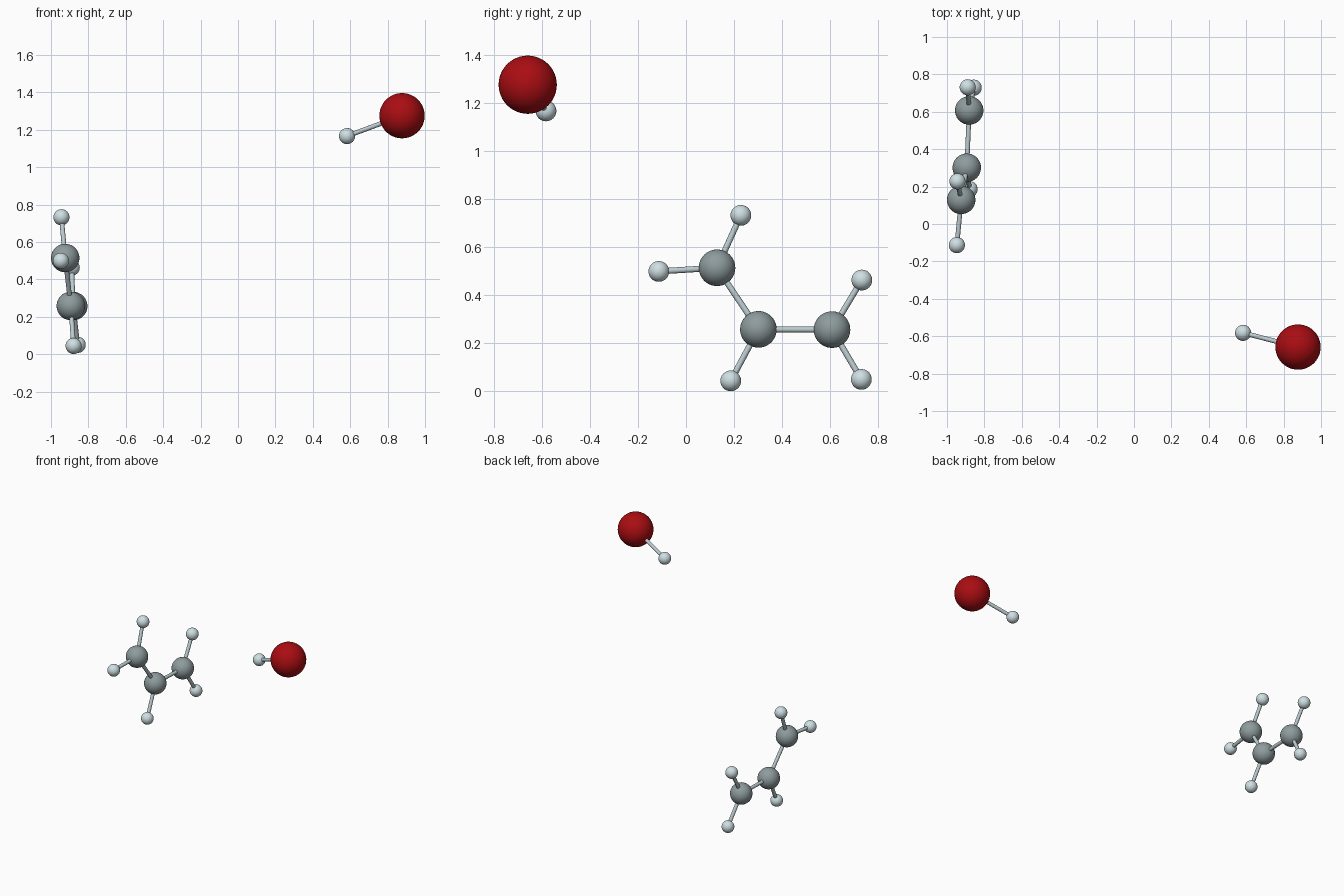
import bpy
from mathutils import Vector

if "Cube" in bpy.data.objects:
    bpy.data.objects.remove(bpy.data.objects["Cube"])


def material(name, rgb):
    m = bpy.data.materials.new(name)
    m.diffuse_color = (*rgb, 1.0)
    m.use_nodes = True
    m.node_tree.nodes["Principled BSDF"].inputs["Base Color"].default_value = m.diffuse_color
    return m


# element: radius and colour
KINDS = {
    "carbon": (0.076, material("carbon_grey", (0.27, 0.33, 0.34))),
    "hydrogen": (0.043, material("hydrogen_white", (0.62, 0.74, 0.77))),
    "oxygen": (0.121, material("oxygen_red", (0.40, 0.004, 0.006))),
}
BOND_RADIUS = 0.0125
BOND_MAT = material("bond_pale_grey", (0.50, 0.60, 0.63))

# atom: element and centre
ATOMS = {
    "carbon_end_upper": ("carbon", (-0.924, 0.129, 0.514)),
    "carbon_middle": ("carbon", (-0.894, 0.301, 0.258)),
    "carbon_end_lower": ("carbon", (-0.881, 0.607, 0.257)),
    "hydrogen_upper_top": ("hydrogen", (-0.944, 0.228, 0.732)),
    "hydrogen_upper_side": ("hydrogen", (-0.947, -0.113, 0.499)),
    "hydrogen_middle": ("hydrogen", (-0.879, 0.186, 0.044)),
    "hydrogen_lower_top": ("hydrogen", (-0.889, 0.731, 0.463)),
    "hydrogen_lower_bottom": ("hydrogen", (-0.857, 0.729, 0.050)),
    "oxygen": ("oxygen", (0.877, -0.658, 1.275)),
    "hydrogen_hydroxyl": ("hydrogen", (0.583, -0.582, 1.166)),
}

BONDS = [
    ("carbon_middle", "carbon_end_upper"),
    ("carbon_middle", "carbon_end_lower"),
    ("carbon_middle", "hydrogen_middle"),
    ("carbon_end_upper", "hydrogen_upper_top"),
    ("carbon_end_upper", "hydrogen_upper_side"),
    ("carbon_end_lower", "hydrogen_lower_top"),
    ("carbon_end_lower", "hydrogen_lower_bottom"),
    ("oxygen", "hydrogen_hydroxyl"),
]


def add_atom(name, kind, centre):
    radius, mat = KINDS[kind]
    bpy.ops.mesh.primitive_uv_sphere_add(
        segments=48, ring_count=24, radius=radius, location=centre)
    ob = bpy.context.object
    ob.name = name
    ob.data.materials.append(mat)
    bpy.ops.object.shade_smooth()


def add_bond(first, second):
    a, b = (Vector(ATOMS[n][1]) for n in (first, second))
    bpy.ops.mesh.primitive_cylinder_add(
        vertices=24, radius=BOND_RADIUS, depth=(b - a).length,
        location=(a + b) / 2, rotation=(b - a).to_track_quat("Z", "Y").to_euler())
    ob = bpy.context.object
    ob.name = f"bond_{first}_to_{second}"
    ob.data.materials.append(BOND_MAT)
    bpy.ops.object.shade_smooth_by_angle()


# atoms
for name, (kind, centre) in ATOMS.items():
    add_atom(name, kind, centre)

# bonds between atom centres
for pair in BONDS:
    add_bond(*pair)
